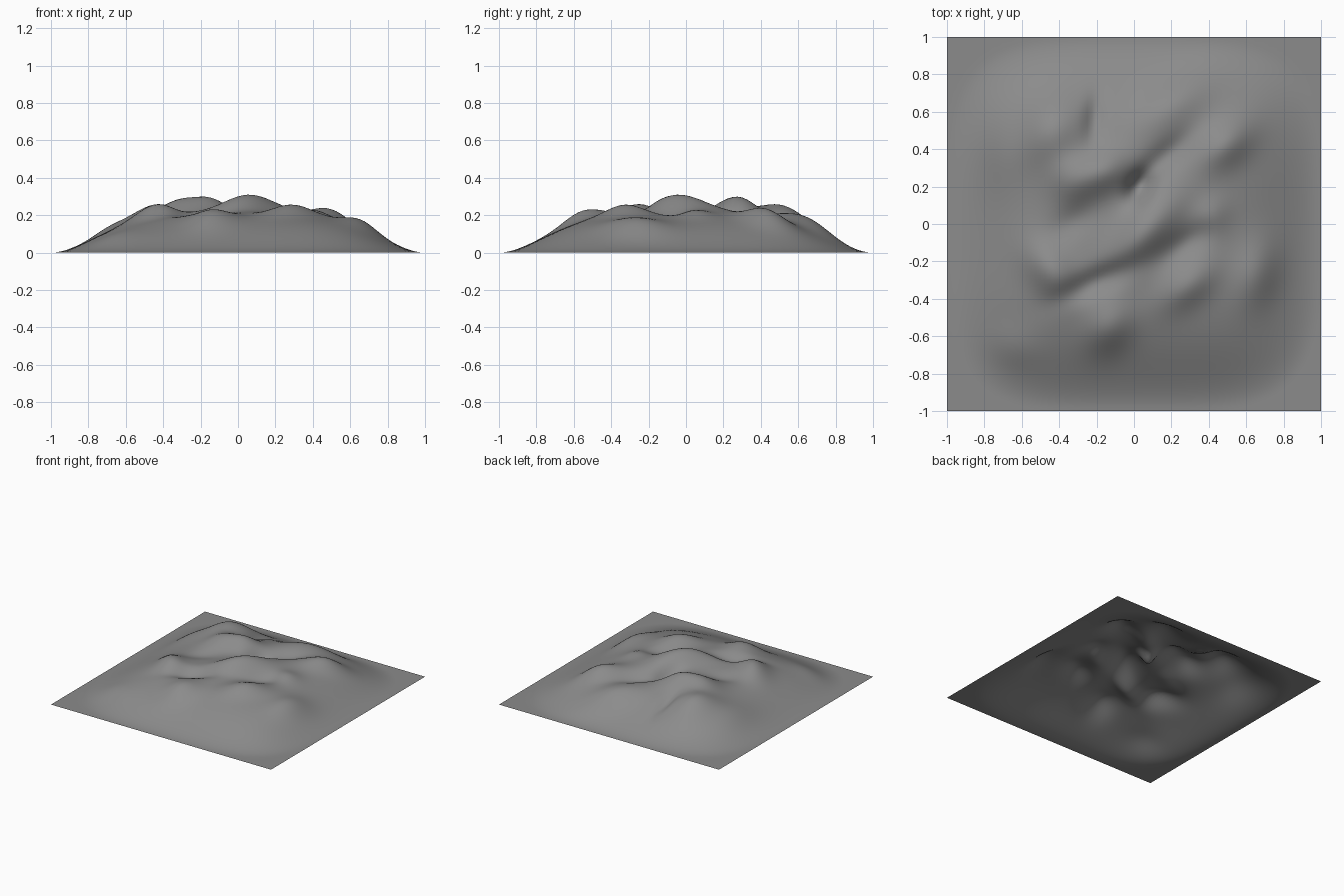
import bpy, bmesh
from math import sin, cos, radians, exp, sqrt

# Hills and hollows: x, y, height, long radius, short radius, angle of long axis
BUMPS = [
    (0.06, -0.04, 0.095, 0.25, 0.12, 48),    # central ridge
    (-0.32, 0.24, 0.065, 0.13, 0.12, 35),    # upper-left summit, two tops
    (-0.15, 0.29, 0.075, 0.13, 0.11, 35),
    (-0.45, 0.54, 0.125, 0.22, 0.17, 60),    # back left hill
    (-0.72, 0.38, 0.05, 0.22, 0.12, 85),     # left shoulder
    (-0.45, -0.25, 0.075, 0.17, 0.11, -50),  # front left hill
    (0.29, -0.33, 0.055, 0.17, 0.10, 40),    # front right hill
    (0.51, 0.44, 0.085, 0.17, 0.11, 40),     # right hill
    (0.42, 0.04, 0.035, 0.10, 0.09, 60),
    (0.68, -0.26, 0.085, 0.18, 0.12, 75),    # right shoulder
    (0.24, 0.70, 0.10, 0.26, 0.13, 40),      # back ridge
    (-0.14, -0.57, 0.075, 0.15, 0.12, 60),   # front shoulder
    (-0.68, -0.68, 0.05, 0.16, 0.12, -20),
    (0.03, 0.20, -0.09, 0.09, 0.06, 60),     # central pit
    (0.17, 0.36, -0.045, 0.18, 0.07, 40),    # valleys
    (-0.20, -0.31, -0.055, 0.22, 0.07, 25),
    (-0.21, 0.58, -0.05, 0.13, 0.05, 85),
    (0.28, -0.10, -0.03, 0.16, 0.07, 35),
    (-0.33, 0.01, -0.025, 0.14, 0.08, 30),
]


def height(x, y):
    h = 0.215
    for bx, by, amp, ra, rb, ang in BUMPS:
        c, s = cos(radians(ang)), sin(radians(ang))
        u = ((x - bx) * c + (y - by) * s) / ra
        v = ((y - by) * c - (x - bx) * s) / rb
        h += amp * exp(-(u * u + v * v))
    # rounded-square falloff to a flat rim
    d = min(1.0, sqrt(x ** 4 + y ** 4))
    return h * (1 - d * d * (3 - 2 * d))


# Terrain sheet
bm = bmesh.new()
bmesh.ops.create_grid(bm, x_segments=80, y_segments=80, size=1.0)
for v in bm.verts:
    v.co.z = height(v.co.x, v.co.y)
for f in bm.faces:
    f.smooth = True
mesh = bpy.data.meshes.new("terrain")
bm.to_mesh(mesh)
bm.free()
terrain = bpy.data.objects.new("terrain", mesh)
bpy.context.collection.objects.link(terrain)

# Dark grey rock
rock = bpy.data.materials.new("rock")
rock.diffuse_color = (0.26, 0.26, 0.26, 1)
mesh.materials.append(rock)
